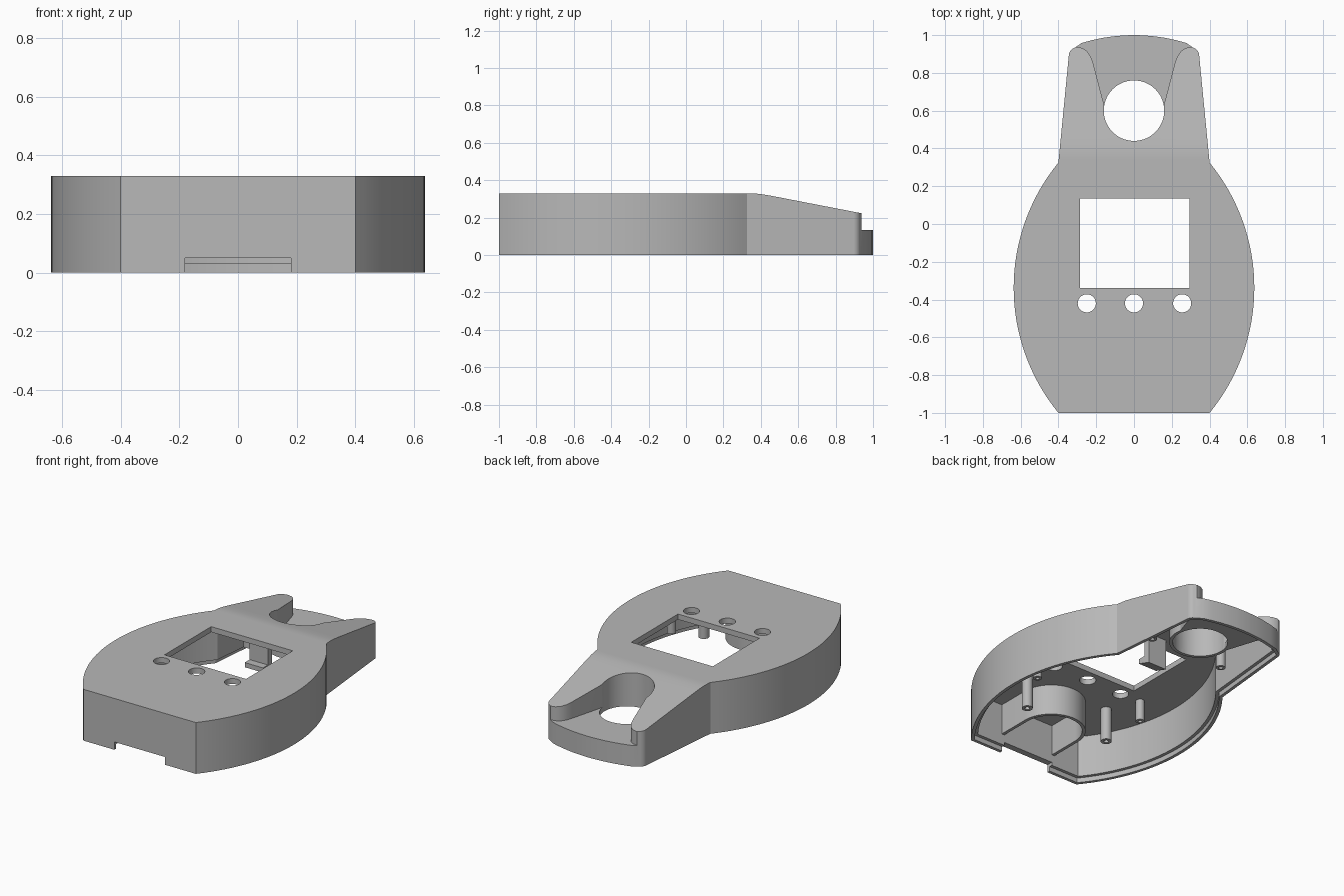
import bpy, bmesh, math
from math import sin, cos, pi, radians
from mathutils import Vector

cube = bpy.data.objects.get("Cube")
if cube:
    bpy.data.objects.remove(cube, do_unlink=True)

grey = bpy.data.materials.new("plain grey")
grey.use_nodes = True
COLOUR = (0.48, 0.48, 0.48, 1)
grey.diffuse_color = COLOUR
grey.node_tree.nodes["Principled BSDF"].inputs["Base Color"].default_value = COLOUR

WALL, TOP, CEILING = 0.04, 0.33, 0.295


def prism(name, points, low, high, axis="z"):
    """Extrude a flat outline along z, or a (y, z) profile along x."""
    bm = bmesh.new()
    place = (lambda p, h: (p[0], p[1], h)) if axis == "z" else (lambda p, h: (h, p[0], p[1]))
    face = bm.faces.new([bm.verts.new(place(p, low)) for p in points])
    moved = bmesh.ops.extrude_face_region(bm, geom=[face])["geom"]
    shift = Vector((0, 0, high - low)) if axis == "z" else Vector((high - low, 0, 0))
    bmesh.ops.translate(bm, vec=shift, verts=[v for v in moved if isinstance(v, bmesh.types.BMVert)])
    bmesh.ops.recalc_face_normals(bm, faces=bm.faces)
    mesh = bpy.data.meshes.new(name)
    bm.to_mesh(mesh)
    bm.free()
    mesh.materials.append(grey)
    ob = bpy.data.objects.new(name, mesh)
    bpy.context.collection.objects.link(ob)
    return ob


def arc(cx, cy, r, start, end, n):
    return [(cx + r * cos(radians(start + (end - start) * i / n)),
             cy + r * sin(radians(start + (end - start) * i / n))) for i in range(n + 1)]


def disc(name, x, y, r, low, high, n=32):
    return prism(name, arc(x, y, r, 0, 360, n)[:-1], low, high)


def box(name, x0, x1, y0, y1, z0, z1):
    return prism(name, [(x0, y0), (x1, y0), (x1, y1), (x0, y1)], z0, z1)


def combine(target, tool, operation="DIFFERENCE"):
    """Apply a boolean and discard the tool."""
    mod = target.modifiers.new("cut", "BOOLEAN")
    mod.operation, mod.object, mod.solver = operation, tool, "EXACT"
    deps = bpy.context.evaluated_depsgraph_get()
    result = bpy.data.meshes.new_from_object(target.evaluated_get(deps))
    target.modifiers.clear()
    target.data = result
    bpy.data.objects.remove(tool, do_unlink=True)


def inset(points, d):
    """Shrink a counter-clockwise outline by d."""
    out = []
    for i, p in enumerate(points):
        a, b, c = Vector(points[i - 1]), Vector(p), Vector(points[(i + 1) % len(points)])
        e, f = (b - a).normalized(), (c - b).normalized()
        n1, n2 = Vector((-e.y, e.x)), Vector((-f.y, f.x))
        m = (n1 + n2).normalized()
        out.append(tuple(b + m * d / max(m.dot(n1), 0.3)))
    return out


def mirrored(half):
    return half + [(-x, y) for x, y in reversed(half)]


# Body outline: bulging sides, tapered neck, curved tip
R = 1.045
sweep = math.degrees(math.asin(0.6625 / R))
half = arc(0.637 - R, -0.3375, R, -sweep, sweep, 32)
half += arc(0.303, 0.892, 0.042, 5, 72, 6)
tip_r = 0.94
half += [(tip_r * sin(a), 1 - tip_r + tip_r * cos(a)) for a in [0.30, 0.24, 0.18, 0.12, 0.06, 0.02]]
outline = mirrored(half)


def slope_cutter(drop):
    line = [(0.34, 0.33), (0.37, 0.329), (0.40, 0.326), (0.43, 0.321), (0.46, 0.316), (1.1, 0.192)]
    return prism("slope", [(y, z - drop) for y, z in line] + [(1.1, 0.6), (0.34, 0.6)], -1, 1, "x")


def notch_cutter(grow, low):
    """Round well opening out into the tip between the two horns."""
    r = 0.16 + grow
    side = [(0.48, 1.2), (0.48, 0.937), (0.30, 0.937), (0.275, 0.932),
            (0.248, 0.915), (0.228, 0.885), (0.216, 0.85)]
    if grow:
        side = [(0.48, 1.2), (0.48, 0.90), (0.31, 0.90), (0.27, 0.88), (0.245, 0.84)]
    left = side + arc(0, 0.6, r, 10, -90, 20)
    return prism("notch", left + [(-x, y) for x, y in reversed(left[:-1])], low, 0.6)


body = prism("case_shell", outline, 0, TOP)
combine(body, slope_cutter(0))

# Hollow inside, leaving the well and tip floor standing
cavity = prism("cavity", inset(outline, WALL), -0.1, CEILING)
combine(cavity, slope_cutter(TOP - CEILING))
combine(cavity, notch_cutter(0.02, 0.10))
combine(body, cavity)
combine(body, prism("lip", inset(outline, 0.02), -0.1, 0.03))
combine(body, notch_cutter(0, 0.135))

# Openings: well, display window, buttons, front slot
combine(body, disc("well", 0, 0.6, 0.16, -0.1, 0.6, 72))
combine(body, box("window", -0.285, 0.295, -0.34, 0.135, 0.2, 0.5))
for x in (-0.25, 0, 0.255):
    combine(body, disc("button_hole", x, -0.42, 0.048, 0.2, 0.5))
combine(body, box("slot", -0.18, 0.18, -1.1, -0.9, -0.1, 0.05))


def post(name, x, y, r, low):
    ob = disc(name, x, y, r, low, CEILING + 0.01, 24)
    combine(ob, disc("bore", x, y, r * 0.45, low - 0.1, low + 0.08, 16))
    return ob


# Screw posts under the top plate
parts = [body]
for sx, side in ((1, "left"), (-1, "right")):
    parts.append(post(side + "_front_post", sx * 0.30, -0.61, 0.032, 0.08))
    parts.append(post(side + "_button_post", sx * 0.39, -0.41, 0.026, 0.16))
    parts.append(post(side + "_neck_post", sx * 0.26, 0.476, 0.028, 0.08))

# U-shaped wall behind the front slot
u_outer = [(0.20, -0.97)] + arc(0, -0.75, 0.20, 0, 180, 32) + [(-0.20, -0.97)]
u_inner = [(-0.18, -0.97)] + arc(0, -0.75, 0.18, 180, 0, 32) + [(0.18, -0.97)]
parts.append(prism("connector_wall", u_outer + u_inner, 0.10, CEILING + 0.01))

# Hooked clip behind the display
clip = [(0.23, 0.31), (0.19, 0.31), (0.19, 0.16), (0.14, 0.16), (0.14, 0.13), (0.23, 0.10)]
parts.append(prism("display_clip", clip, -0.05, 0.08, "x"))

# Smooth curved walls, keep edges crisp
for ob in bpy.context.view_layer.objects:
    ob.select_set(False)
for ob in parts:
    ob.select_set(True)
bpy.context.view_layer.objects.active = body
bpy.ops.object.shade_smooth_by_angle(angle=radians(25))
for ob in parts:
    mod = ob.modifiers.new("even_shading", "WEIGHTED_NORMAL")
    mod.keep_sharp = True
